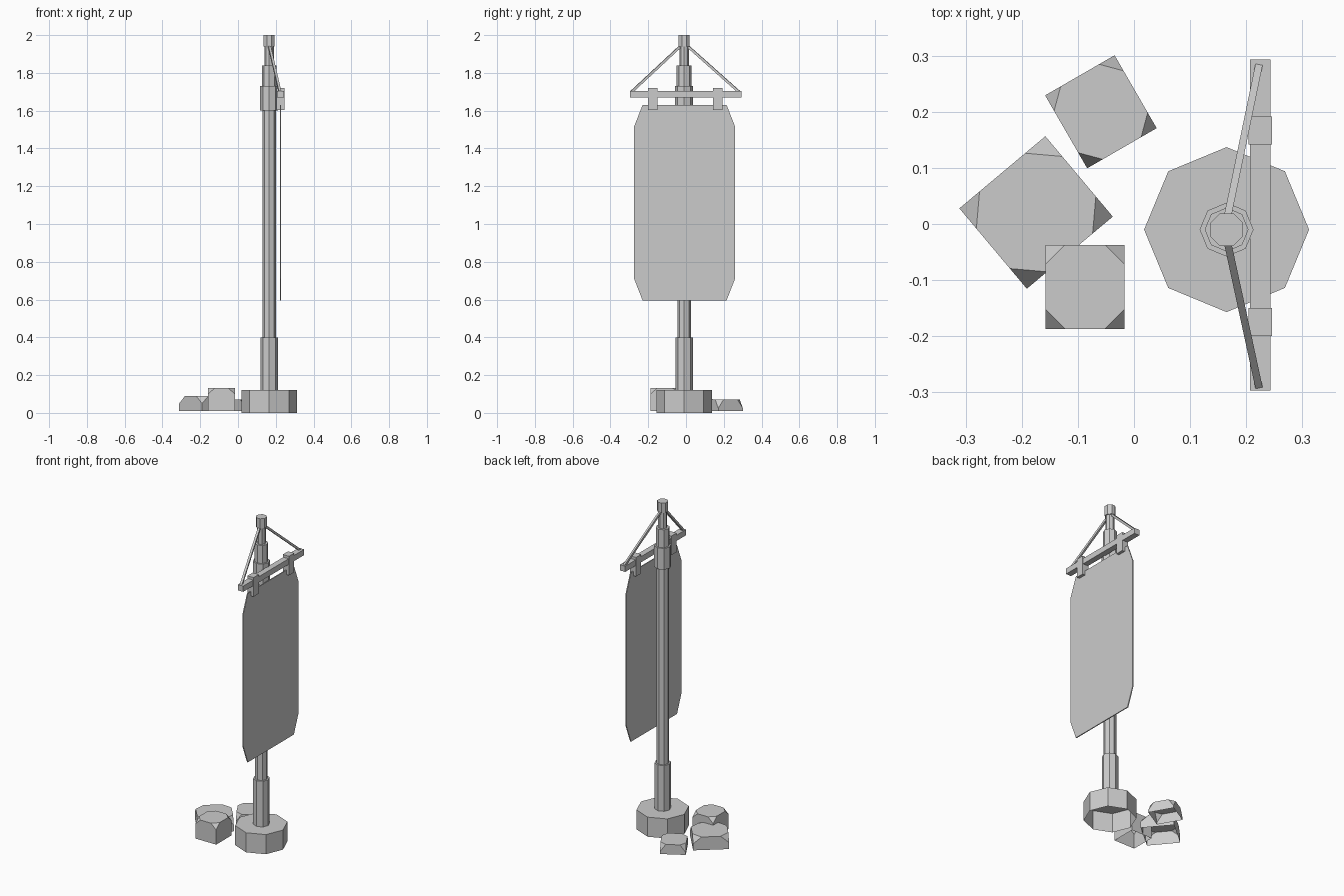
import bpy, bmesh, math
from mathutils import Matrix, Vector

cube = bpy.data.objects.get("Cube")
if cube:
    bpy.data.objects.remove(cube, do_unlink=True)

GREY = (0.6, 0.6, 0.6, 1)
mat = bpy.data.materials.new("plain grey")
mat.use_nodes = True
mat.diffuse_color = GREY
mat.node_tree.nodes["Principled BSDF"].inputs["Base Color"].default_value = GREY

POLE = Vector((0.165, -0.01, 0))
MID_Y = -0.004


def finish(name, bm, matrix=Matrix()):
    bmesh.ops.recalc_face_normals(bm, faces=bm.faces)
    mesh = bpy.data.meshes.new(name)
    bm.to_mesh(mesh)
    bm.free()
    mesh.materials.append(mat)
    obj = bpy.data.objects.new(name, mesh)
    obj.matrix_world = matrix
    bpy.context.collection.objects.link(obj)
    return obj


def octagon(name, radius, z0, z1, turn=0, open_bottom=False):
    bm = bmesh.new()
    bmesh.ops.create_cone(bm, cap_ends=True, segments=8, radius1=radius, radius2=radius, depth=z1 - z0)
    bmesh.ops.rotate(bm, verts=bm.verts, matrix=Matrix.Rotation(turn, 3, "Z"))
    if open_bottom:
        bm.normal_update()
        under = [f for f in bm.faces if f.normal.z < -0.9]
        bmesh.ops.delete(bm, geom=under, context="FACES")
    return finish(name, bm, Matrix.Translation(POLE + Vector((0, 0, (z0 + z1) / 2))))


def box(name, low, high):
    low, high = Vector(low), Vector(high)
    bm = bmesh.new()
    bmesh.ops.create_cube(bm, size=1)
    bmesh.ops.scale(bm, vec=high - low, verts=bm.verts)
    return finish(name, bm, Matrix.Translation((low + high) / 2))


def rod(name, start, end, width):
    start, end = Vector(start), Vector(end)
    bm = bmesh.new()
    bmesh.ops.create_cube(bm, size=1)
    bmesh.ops.scale(bm, vec=(width, width, (end - start).length), verts=bm.verts)
    turn = (end - start).to_track_quat("Z", "Y").to_matrix().to_4x4()
    return finish(name, bm, Matrix.Translation((start + end) / 2) @ turn)


def stone(name, centre, size, angle, top, cut, drop):
    """Block with an open underside and its four top corners sliced off."""
    bm = bmesh.new()
    corners = []
    for sx, sy in ((1, 1), (-1, 1), (-1, -1), (1, -1)):
        x, y = sx * size[0] / 2, sy * size[1] / 2
        along_x = bm.verts.new((x - sx * cut, y, top))
        along_y = bm.verts.new((x, y - sy * cut, top))
        before, after = (along_y, along_x) if sx * sy > 0 else (along_x, along_y)
        corners.append((bm.verts.new((x, y, 0.01)), bm.verts.new((x, y, top - drop)), before, after))
    bm.faces.new([v for c in corners for v in c[2:]])
    for i, (foot, mid, before, after) in enumerate(corners):
        foot2, mid2, before2, _ = corners[(i + 1) % 4]
        bm.faces.new((mid, before, after))
        bm.faces.new((foot, mid, after, before2, mid2, foot2))
    place = Matrix.Translation((*centre, 0)) @ Matrix.Rotation(math.radians(angle), 4, "Z")
    return finish(name, bm, place)


# Base and stepped pole
octagon("base", 0.147, 0, 0.12, open_bottom=True)
octagon("pole_foot", 0.046, 0.12, 0.40)
octagon("pole_shaft", 0.036, 0.40, 1.60)
octagon("pole_collar", 0.048, 1.60, 1.73)
octagon("pole_upper", 0.039, 1.73, 1.84)
octagon("pole_neck", 0.025, 1.84, 1.94)
octagon("pole_cap", 0.0315, 1.94, 2.0, turn=math.pi / 8)

# Crossbar with a bracket and a stay on each side
box("crossbar", (0.207, -0.297, 1.669), (0.243, 0.293, 1.704))
for side, label in ((-1, "front"), (1, "back")):
    y0, y1 = sorted((MID_Y + side * 0.146, MID_Y + side * 0.196))
    box(label + "_bracket", (0.204, y0, 1.603), (0.246, y1, 1.72))
    rod(label + "_stay", (0.165, POLE.y + side * 0.015, 1.945),
        (0.222, MID_Y + side * 0.284, 1.70), 0.013)

# Hanging banner with clipped corners
bm = bmesh.new()
outline = [(0.2225, 0.517), (0.2675, 0.402), (0.2675, -0.402), (0.2225, -0.517)]
outline += [(-y, z) for y, z in reversed(outline)]
face = bm.faces.new([bm.verts.new((-0.003, y, z)) for y, z in outline])
extruded = bmesh.ops.extrude_face_region(bm, geom=[face])["geom"]
bmesh.ops.translate(bm, vec=(0.006, 0, 0), verts=[g for g in extruded if isinstance(g, bmesh.types.BMVert)])
# keep both large sides of the sheet
if not face.is_valid or len([f for f in bm.faces if len(f.verts) == 8]) < 2:
    bm.faces.new([v for v in bm.verts if v.co.x < 0])
finish("banner", bm, Matrix.Translation((0.225, -0.0075, 1.113)))

# Loose stones beside the base
stone("large_stone", (-0.1745, 0.0205), (0.2, 0.187), 40, 0.09, 0.047, 0.04)
stone("small_stone", (-0.059, 0.2), (0.143, 0.15), 30, 0.07, 0.032, 0.045)
stone("tall_stone", (-0.0875, -0.112), (0.141, 0.15), 0, 0.132, 0.035, 0.032)
